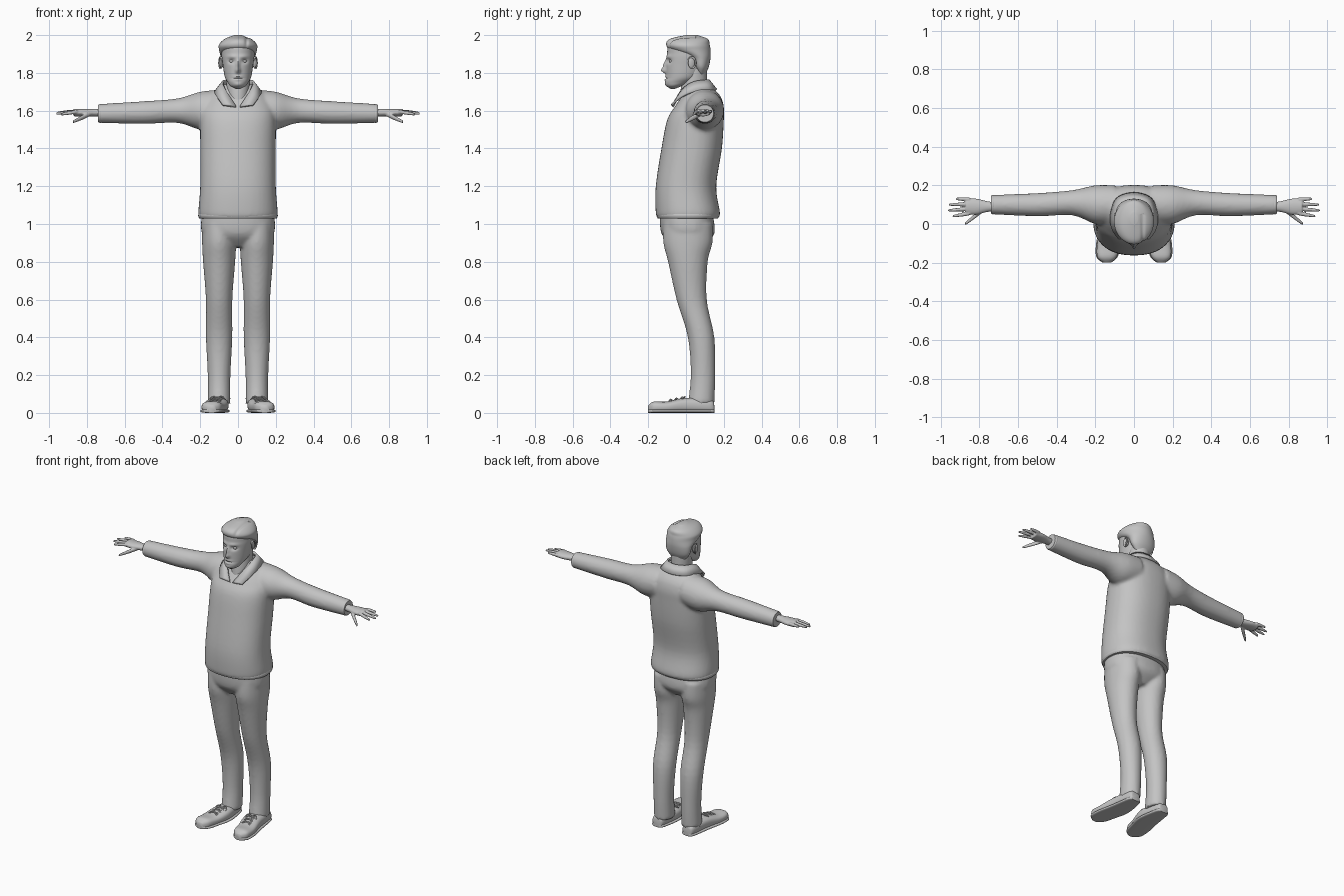
import bpy, bmesh, math
from mathutils import Vector, Matrix

cube = bpy.data.objects.get("Cube")
if cube:
    bpy.data.objects.remove(cube, do_unlink=True)

clay = bpy.data.materials.new("plain_grey")
clay.use_nodes = True
clay.diffuse_color = (.55, .55, .55, 1)
clay.node_tree.nodes["Principled BSDF"].inputs["Base Color"].default_value = clay.diffuse_color
SIDES = (("left", 1), ("right", -1))


def spline(rows, steps):
    """Smoothly resample rows of numbers."""
    result = []
    last = len(rows) - 1
    for i in range(last):
        before, start, end, after = (rows[min(max(i + k, 0), last)] for k in (-1, 0, 1, 2))
        for j in range(steps):
            t = j / steps
            result.append([q + t / 2 * (r - p + t * (2 * p - 5 * q + 4 * r - s
                           + t * (3 * (q - r) + s - p)))
                           for p, q, r, s in zip(before, start, end, after)])
    return result + [list(rows[-1])]


def loft(bm, axis, rows, side=1, segments=32, steps=5, power=1):
    """Skin oval sections given as (station, centre u, centre v, radius u, radius v)."""
    rings = []
    for station, centre_u, centre_v, radius_u, radius_v in spline(rows, steps):
        ring = []
        for k in range(segments):
            angle = math.tau * k / segments
            across, along = (math.copysign(abs(value) ** power, value)
                             for value in (math.cos(angle), math.sin(angle)))
            u = centre_u + across * radius_u
            v = centre_v + along * radius_v
            x, y, z = {"x": (station, u, v), "y": (u, station, v), "z": (u, v, station)}[axis]
            ring.append(bm.verts.new((x * side, y, z)))
        rings.append(ring)
    for low, high in zip(rings, rings[1:]):
        for k in range(segments):
            following = (k + 1) % segments
            bm.faces.new((low[k], low[following], high[following], high[k]))
    bm.faces.new(rings[0])
    bm.faces.new(rings[-1])


def upright(rows, x=0):
    """Level sections from (height, centre y, half width, half depth)."""
    return [(z, x, y, width, depth) for z, y, width, depth in rows]


def round_limb(rows):
    """Round sections along x from (x, y, z, radius)."""
    return [(x, y, z, radius, radius) for x, y, z, radius in rows]


def finish(name, bm, voxel=0, smooth=0):
    bmesh.ops.recalc_face_normals(bm, faces=bm.faces)
    mesh = bpy.data.meshes.new(name)
    bm.to_mesh(mesh)
    bm.free()
    mesh.materials.append(clay)
    for polygon in mesh.polygons:
        polygon.use_smooth = True
    mesh.set_sharp_from_angle(angle=math.radians(50))
    obj = bpy.data.objects.new(name, mesh)
    bpy.context.collection.objects.link(obj)
    if voxel:
        blend = obj.modifiers.new("Blend", "REMESH")
        blend.mode = "VOXEL"
        blend.voxel_size = voxel
        blend.use_smooth_shade = True
        relax = obj.modifiers.new("Relax", "SMOOTH")
        relax.factor = .5
        relax.iterations = smooth
    return obj


def ball(name, centre, size, turn=0):
    bm = bmesh.new()
    matrix = (Matrix.Translation(centre) @ Matrix.Rotation(turn, 4, "Z")
              @ Matrix.Diagonal((*size, 1)))
    bmesh.ops.create_uvsphere(bm, u_segments=24, v_segments=16, radius=1, matrix=matrix)
    finish(name, bm)


def cord(name, points, radius):
    curve = bpy.data.curves.new(name, "CURVE")
    curve.dimensions = "3D"
    curve.bevel_depth = radius
    curve.bevel_resolution = 2
    line = curve.splines.new("BEZIER")
    line.bezier_points.add(len(points) - 1)
    for knot, point in zip(line.bezier_points, points):
        knot.co = point
        knot.handle_left_type = knot.handle_right_type = "AUTO"
    curve.materials.append(clay)
    bpy.context.collection.objects.link(bpy.data.objects.new(name, curve))


def sculpt(bm, x, z, width, height, depth):
    """Push the face out (or in) with a soft bump on both sides of the middle."""
    for vert in bm.verts:
        if vert.co.y < 0:
            away = ((abs(vert.co.x) - x) / width) ** 2 + ((vert.co.z - z) / height) ** 2
            vert.co.y -= depth * math.exp(-away)


# Sweater: torso and both sleeves blended together
bm = bmesh.new()
loft(bm, "z", upright([(1.03, .01, .2, .16), (1.06, .01, .21, .17), (1.2, 0, .2, .16),
                       (1.4, .03, .2, .16), (1.55, .05, .2, .15), (1.62, .07, .19, .13),
                       (1.68, .08, .15, .1), (1.74, .07, .08, .05)]), segments=48, power=.87)
for name, side in SIDES:
    loft(bm, "x", round_limb([(.1, .1, 1.61, .1), (.2, .1, 1.6, .1), (.32, .11, 1.6, .065),
                              (.5, .1, 1.59, .06), (.74, .1, 1.585, .05)]), side)
finish("sweater", bm, .011, 4)

# Hem and cuffs: slim ribs that mark the garment edges
bm = bmesh.new()
rib = [(1.03 + .01 * i, .01, .205 + swell, .16 + swell) for i, swell in enumerate((0, .005, .005, 0))]
loft(bm, "z", upright(rib), segments=48, power=.87)
finish("sweater_hem", bm)
for name, side in SIDES:
    bm = bmesh.new()
    loft(bm, "x", round_limb([(.72 + .01 * i, .1, 1.585, radius)
                              for i, radius in enumerate((.047, .05, .046))]), side)
    finish(name + "_cuff", bm)

# Trousers: hips and both legs blended together
bm = bmesh.new()
loft(bm, "z", upright([(1.06, 0, .19, .14), (.95, .01, .19, .14), (.88, .01, .1, .08)]),
     segments=48, power=.87)
for name, side in SIDES:
    loft(bm, "z", upright([(1, .01, .09, .13), (.9, .01, .09, .13), (.8, .01, .085, .105),
                           (.6, .03, .07, .08), (.4, .08, .07, .07), (.2, .09, .06, .065),
                           (.05, .08, .06, .07)], .1), side)
finish("trousers", bm, .01, 4)

# Shoes with flat soles and laces, each section (y, centre x, half width, height)
shoe = [(.15, .11, .02, .04), (.13, .11, .04, .07), (0, .11, .06, .08),
        (-.1, .13, .06, .06), (-.17, .14, .05, .06), (-.2, .14, .02, .04)]
for name, side in SIDES:
    bm = bmesh.new()
    loft(bm, "y", [(y, x, high / 2, wide, high / 2) for y, x, wide, high in shoe], side, power=.75)
    finish(name + "_shoe", bm)
    bm = bmesh.new()
    loft(bm, "y", [(y, x, .01, wide * 1.1, .01) for y, x, wide, high in shoe], side, power=.6)
    finish(name + "_sole", bm)
    for i in range(3):
        x, y, z = .11 + .006 * i, -.02 - .03 * i, .083 - .006 * i
        for slant in (-1, 1):
            cord(name + "_lace", [(side * (x + k * .03), y + slant * k * .01, z - .01 * abs(k))
                                  for k in (-1, 0, 1)], .004)
    for way in (-1, 1):
        knot = Vector((side * .11, -.02, .08))
        cord(name + "_bow", [knot, knot + Vector((way * .025, .015, .005)),
                             knot + Vector((way * .035, -.01, -.01)), knot], .003)

# Hands: palm, four fanned fingers and a thumb
for name, side in SIDES:
    bm = bmesh.new()
    loft(bm, "x", [(x, .09, 1.59, wide, .02)
                   for x, wide in ((.7, .02), (.76, .028), (.82, .042), (.87, .04))], side)
    digits = [((.85, .055 + .024 * i, 1.595),
               (.965 - .015 * (i - 1.3) ** 2, .04 + .03 * i, 1.58 + .005 * i), .01) for i in range(4)]
    digits.append(((.78, .075, 1.585), (.875, 0, 1.54), .013))
    for start, end, radius in digits:
        loft(bm, "x", round_limb([(*Vector(start).lerp(Vector(end), t), radius * (1 - t ** 4 / 2))
                                  for t in (0, .5, .9, 1)]), side, segments=16)
    finish(name + "_hand", bm, .004, 3)

# Neck
bm = bmesh.new()
loft(bm, "z", upright([(1.6, .03, .05, .07), (1.7, .04, .06, .07), (1.82, .05, .065, .06)]))
finish("neck", bm)

# Shirt collar: a folded band ending in two points, as upper and lower edge
bm = bmesh.new()
half = [(0, .12, 1.76, 0, .16, 1.71), (.06, .1, 1.76, .09, .13, 1.71), (.08, .04, 1.75, .12, .04, 1.7),
        (.065, -.02, 1.71, .11, -.03, 1.67), (.01, -.07, 1.62, .08, -.075, 1.63)]
other = [(-a, b, c, -d, e, f) for a, b, c, d, e, f in reversed(half[1:])]
band = [(bm.verts.new(row[:3]), bm.verts.new(row[3:])) for row in spline(other + half, 5)]
for (upper, lower), (next_upper, next_lower) in zip(band, band[1:]):
    bm.faces.new((upper, lower, next_lower, next_upper))
cloth = finish("collar", bm).modifiers.new("Cloth", "SOLIDIFY")
cloth.thickness = .012
cloth.offset = 0

# Head with sculpted nose, eye sockets, brow, lips and chin
bm = bmesh.new()
loft(bm, "z", upright([(1.715, -.07, .01, .01), (1.73, -.06, .04, .04), (1.75, -.04, .055, .07),
                       (1.78, -.015, .07, .09), (1.84, 0, .08, .105), (1.9, .01, .087, .11),
                       (1.95, .01, .08, .1), (1.985, .02, .03, .04)]), segments=96, steps=9)
sculpt(bm, 0, 1.812, .012, .014, .022)
sculpt(bm, 0, 1.84, .009, .026, .016)
sculpt(bm, .034, 1.863, .017, .011, -.014)
sculpt(bm, .03, 1.886, .026, .008, .005)
sculpt(bm, 0, 1.78, .02, .005, .006)
sculpt(bm, 0, 1.771, .03, .003, -.004)
sculpt(bm, 0, 1.763, .018, .006, .005)
sculpt(bm, 0, 1.735, .022, .012, .005)
finish("head", bm)
for name, side in SIDES:
    ball(name + "_eye", (side * .033, -.077, 1.862), (.014, .012, .009))
    ball(name + "_ear", (side * .089, .03, 1.853), (.008, .02, .03), side * .35)
    rim = [math.pi * (i / 4 - .4) for i in range(6)]
    cord(name + "_ear_rim", [(side * (.092 + .008 * math.cos(a)), .03 + .02 * math.cos(a),
                              1.853 + .03 * math.sin(a)) for a in rim], .005)

# Hair: cropped at the nape, with a side parting
bm = bmesh.new()
loft(bm, "z", upright([(1.79, .08, .05, .02), (1.83, .08, .08, .04), (1.88, .07, .09, .06),
                       (1.92, .025, .1, .105), (1.95, .01, .1, .115), (1.98, .015, .07, .1),
                       (2, .03, .02, .03)]), segments=96, steps=8)
for vert in bm.verts:
    if vert.co.z > 1.9 and vert.co.y < .05:
        vert.co += Vector((0, .006, -.005)) * math.exp(-((vert.co.x - .045) / .008) ** 2)
finish("hair", bm)
